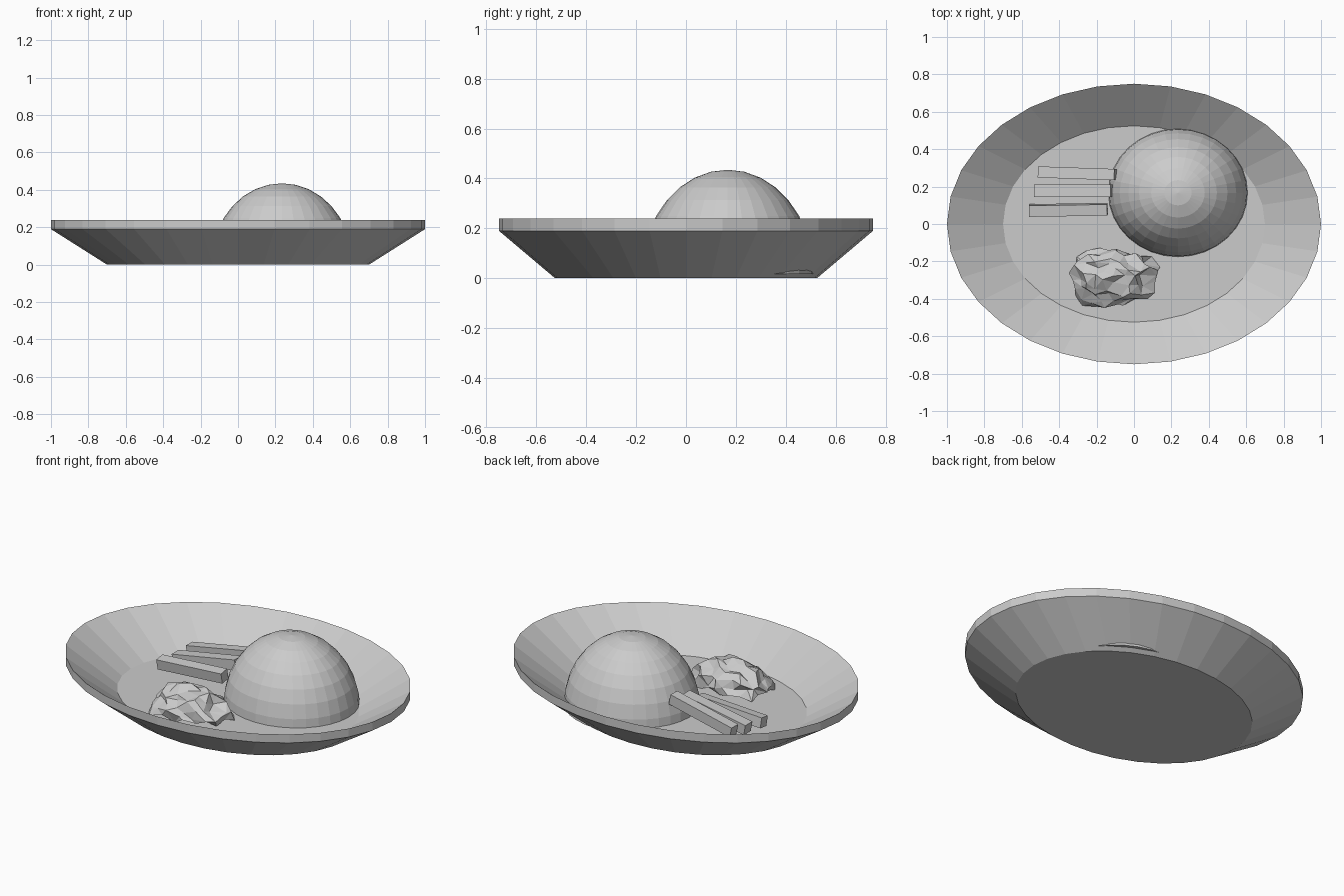
import bpy, bmesh, math, random
from mathutils import Vector, Matrix

cube = bpy.data.objects.get("Cube")
if cube:
    bpy.data.objects.remove(cube, do_unlink=True)

grey = bpy.data.materials.new("plain_grey")
grey.use_nodes = True
COLOUR = (0.6, 0.6, 0.6, 1)
grey.diffuse_color = COLOUR
grey.node_tree.nodes["Principled BSDF"].inputs["Base Color"].default_value = COLOUR


def finish(name, bm):
    bmesh.ops.recalc_face_normals(bm, faces=bm.faces)
    mesh = bpy.data.meshes.new(name)
    bm.to_mesh(mesh)
    bm.free()
    mesh.materials.append(grey)
    obj = bpy.data.objects.new(name, mesh)
    bpy.context.collection.objects.link(obj)
    return obj


# Oval plate: a turned profile squashed along y
def build_plate(sides=32, squash=0.75):
    profile = [(0.7, 0), (1, 0.19), (1, 0.24), (0.7, 0.05)]
    bm = bmesh.new()
    rings = []
    for r, z in profile:
        angles = [2 * math.pi * i / sides for i in range(sides)]
        rings.append([bm.verts.new((r * math.cos(a), squash * r * math.sin(a), z)) for a in angles])
    for low, high in zip(rings, rings[1:]):
        for i in range(sides):
            j = (i + 1) % sides
            bm.faces.new((low[i], low[j], high[j], high[i]))
    bm.faces.new(rings[0])
    bm.faces.new(rings[-1])
    return finish("plate", bm)


# Rounded mound: half a sphere, stretched
def build_mound():
    bm = bmesh.new()
    bmesh.ops.create_uvsphere(bm, u_segments=32, v_segments=16, radius=1)
    cut = bmesh.ops.bisect_plane(bm, geom=bm.verts[:] + bm.edges[:] + bm.faces[:],
                                 plane_co=(0, 0, 0), plane_no=(0, 0, 1), clear_inner=True)
    rim = [e for e in bm.edges if e.is_boundary]
    bmesh.ops.holes_fill(bm, edges=rim, sides=0)
    bmesh.ops.scale(bm, verts=bm.verts, vec=(0.375, 0.345, 0.417))
    bmesh.ops.translate(bm, verts=bm.verts, vec=(0.235, 0.167, 0.018))
    return finish("mound", bm)


# Cut stick: a box laid between two end points, rolled about its length
def build_stick(name, start, end, width, height, roll):
    start, end = Vector(start), Vector(end)
    along = (end - start).normalized()
    side = Vector((0, 0, 1)).cross(along).normalized()
    up = along.cross(side)
    turn = Matrix((along, side, up)).transposed() @ Matrix.Rotation(math.radians(roll), 3, 'X')
    bm = bmesh.new()
    bmesh.ops.create_cube(bm, size=1)
    bmesh.ops.scale(bm, verts=bm.verts, vec=((end - start).length, width, height))
    bmesh.ops.transform(bm, verts=bm.verts, matrix=Matrix.Translation((start + end) / 2) @ turn.to_4x4())
    return finish(name, bm)


# Crumpled leaf pile: a jittered dome with a ruffled hem
def build_leaf_pile():
    rng = random.Random(4)
    bm = bmesh.new()
    bmesh.ops.create_icosphere(bm, subdivisions=3, radius=1)
    bmesh.ops.delete(bm, geom=[v for v in bm.verts if v.co.z < -0.05], context='VERTS')
    for v in bm.verts:
        x, y, z = v.co
        ruffle = rng.uniform(0.8, 1.06)
        v.co.x = -0.115 + 0.245 * x * ruffle + rng.uniform(-0.015, 0.015)
        v.co.y = -0.285 + 0.165 * y * ruffle + rng.uniform(-0.015, 0.015)
        v.co.z = 0.065 + 0.15 * max(z, 0) ** 1.1 + rng.uniform(-0.02, 0.02)
    return finish("leaf_pile", bm)


build_plate()
build_mound()
build_stick("back_stick", (-0.508, 0.278, 0.112), (-0.1, 0.264, 0.195), 0.06, 0.06, 0)
build_stick("middle_stick", (-0.53, 0.178, 0.095), (-0.12, 0.178, 0.17), 0.066, 0.06, 0)
build_stick("front_stick", (-0.56, 0.072, 0.1), (-0.142, 0.079, 0.125), 0.06, 0.06, 8)
build_leaf_pile()
